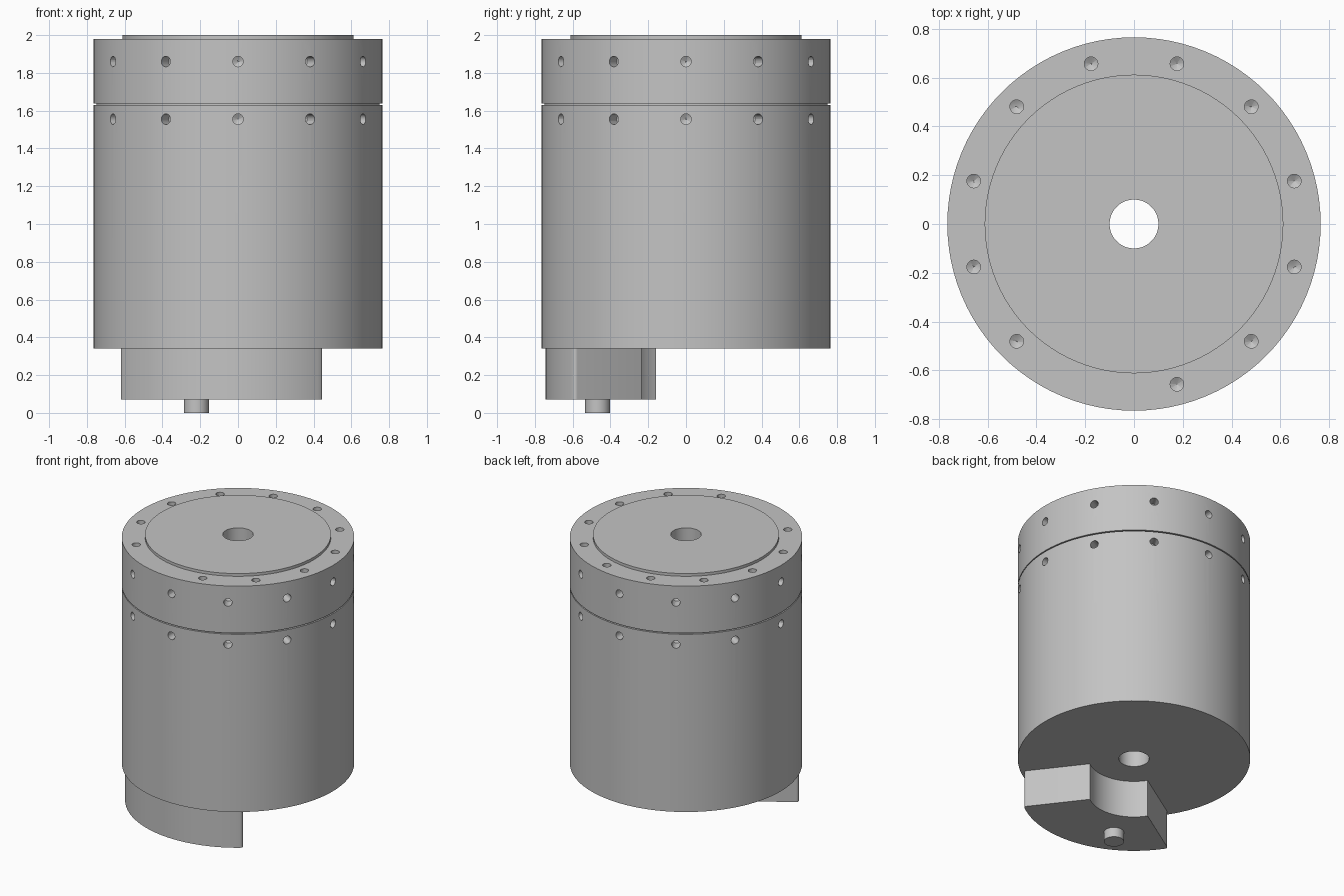
import bpy, bmesh, math
from mathutils import Matrix, Vector

cube = bpy.data.objects.get("Cube")
if cube:
    bpy.data.objects.remove(cube, do_unlink=True)

grey = bpy.data.materials.new("plain_grey")
grey.use_nodes = True
grey.diffuse_color = (0.55, 0.55, 0.55, 1)
grey.node_tree.nodes["Principled BSDF"].inputs["Base Color"].default_value = grey.diffuse_color


def finish(bm, name):
    """Turn a bmesh into a named grey object."""
    bmesh.ops.recalc_face_normals(bm, faces=bm.faces)
    mesh = bpy.data.meshes.new(name)
    bm.to_mesh(mesh)
    bm.free()
    mesh.materials.append(grey)
    obj = bpy.data.objects.new(name, mesh)
    bpy.context.collection.objects.link(obj)
    return obj


def lathe(bm, profile, steps, closed=False, matrix=Matrix()):
    """Revolve (radius, height) points around z, then place the result."""
    verts = [bm.verts.new((r, 0, z)) for r, z in profile]
    pairs = list(zip(verts, verts[1:]))
    if closed:
        pairs.append((verts[-1], verts[0]))
    edges = [bm.edges.new(p) for p in pairs]
    old = set(bm.verts) - set(verts)
    bmesh.ops.spin(bm, geom=verts + edges, axis=(0, 0, 1), cent=(0, 0, 0),
                   angle=math.tau, steps=steps, use_duplicate=False)
    new = [v for v in bm.verts if v not in old]
    bmesh.ops.remove_doubles(bm, verts=new, dist=1e-4)
    new = [v for v in bm.verts if v not in old]
    bmesh.ops.transform(bm, matrix=matrix, verts=new)


def smooth(obj):
    bpy.ops.object.select_all(action="DESELECT")
    obj.select_set(True)
    bpy.context.view_layer.objects.active = obj
    bpy.ops.object.shade_smooth_by_angle(angle=math.radians(25))


# Drum with a centre bore, a thin seam groove and a raised top disc
R, BORE, BASE, RIM, TOP = 0.765, 0.1, 0.34, 1.98, 2.0
SEAM_LOW, SEAM_HIGH = 1.63, 1.638
bm = bmesh.new()
lathe(bm, [(BORE, BASE), (R, BASE), (R, SEAM_LOW), (R - 0.015, SEAM_LOW),
           (R - 0.015, SEAM_HIGH), (R, SEAM_HIGH), (R, RIM), (0.612, RIM),
           (0.612, TOP), (BORE, TOP)], 96, closed=True)
drum = finish(bm, "drum")

# Drilled holes: two rows round the side, and one ring on the rim
drill = [(0, -0.097), (0.028, -0.08), (0.028, 0.03), (0, 0.03)]
bm = bmesh.new()
for k in range(12):
    turn = Matrix.Rotation(math.radians(30 * k), 4, "Z")
    for z in (1.555, 1.86):
        lathe(bm, drill, 20, matrix=turn @ Matrix.Translation((R, 0, z))
              @ Matrix.Rotation(math.pi / 2, 4, "Y"))
    if k != 8:  # the rim ring skips one position
        half = Matrix.Rotation(math.radians(15), 4, "Z")
        lathe(bm, drill, 20, matrix=turn @ half @ Matrix.Translation((0.68, 0, RIM)))
cutter = finish(bm, "drill_cutter")
cutter.hide_render = True

cut = drum.modifiers.new("holes", "BOOLEAN")
cut.object = cutter
cut.operation = "DIFFERENCE"
cut.solver = "EXACT"
smooth(drum)
bpy.ops.object.modifier_apply(modifier=cut.name)
bpy.data.objects.remove(cutter, do_unlink=True)
smooth(drum)

# Curved weight block under the drum, with softened outer corners
BLOCK_LOW = 0.07
start, end, steps = math.radians(-90 - 57.5), math.radians(-90 + 37.5), 32
angles = [start + (end - start) * i / steps for i in range(steps + 1)]
outline = [Vector((0.743 * math.cos(a), 0.743 * math.sin(a), BLOCK_LOW)) for a in angles]
outline += [Vector((0.297 * math.cos(a), 0.297 * math.sin(a), BLOCK_LOW))
            for a in reversed(angles)]
bm = bmesh.new()
face = bm.faces.new([bm.verts.new(p) for p in outline])
grown = bmesh.ops.extrude_face_region(bm, geom=[face])["geom"]
bmesh.ops.translate(bm, vec=(0, 0, BASE - BLOCK_LOW),
                    verts=[g for g in grown if isinstance(g, bmesh.types.BMVert)])
bmesh.ops.recalc_face_normals(bm, faces=bm.faces)
corners = [e for e in bm.edges
           if abs(e.verts[0].co.z - e.verts[1].co.z) > 0.1
           and e.verts[0].co.xy.length > 0.5
           and e.calc_face_angle(0) > 1]
bmesh.ops.bevel(bm, geom=corners, offset=0.018, segments=4, profile=0.5,
                affect="EDGES")
smooth(finish(bm, "weight_block"))

# Short pin below the block
bm = bmesh.new()
lathe(bm, [(0, 0), (0.066, 0), (0.066, BLOCK_LOW), (0, BLOCK_LOW)], 32,
      matrix=Matrix.Translation((-0.22, -0.468, 0)))
smooth(finish(bm, "pin"))
